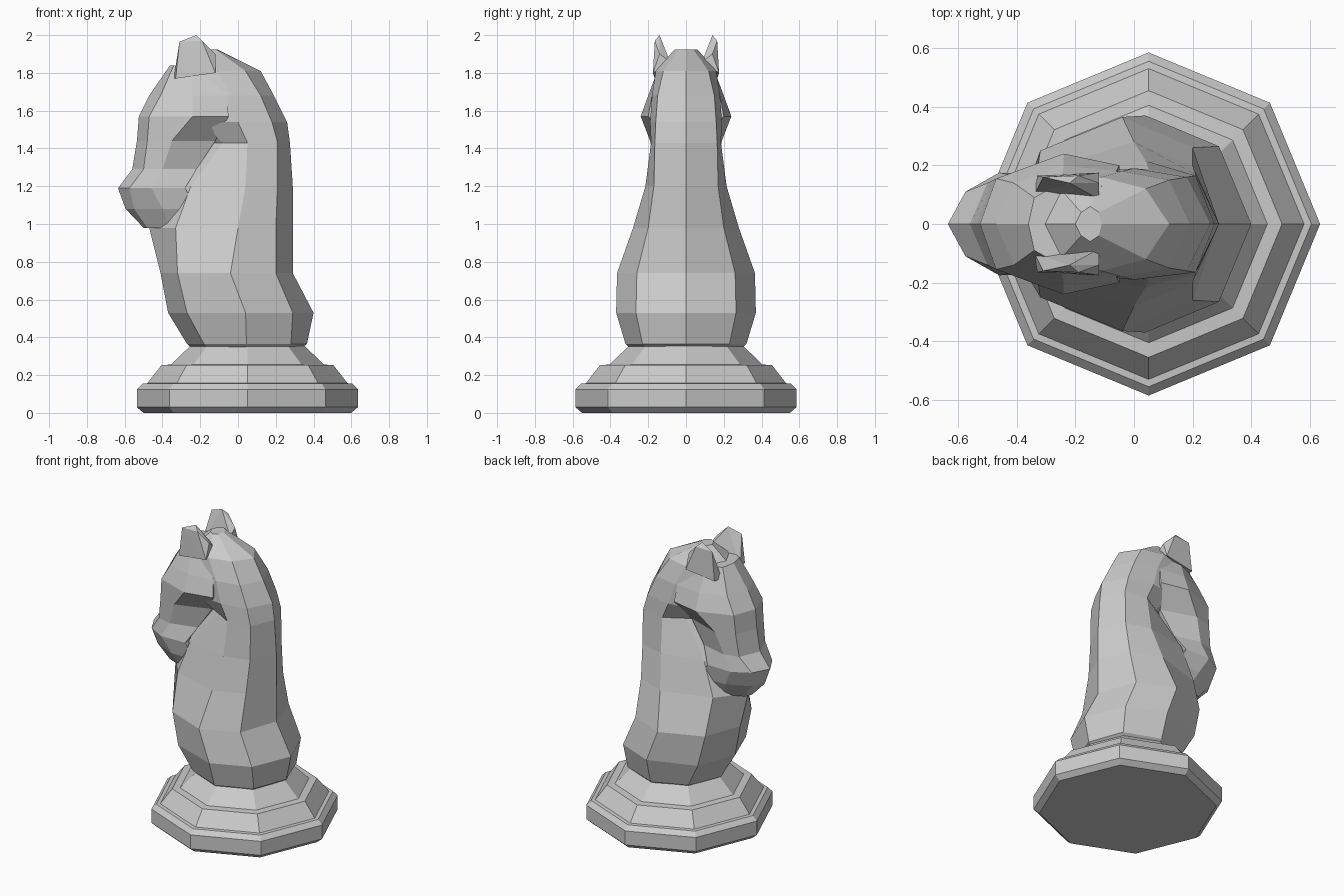
import bpy, bmesh, math


def finish(name, bm):
    bmesh.ops.recalc_face_normals(bm, faces=bm.faces)
    mesh = bpy.data.meshes.new(name)
    bm.to_mesh(mesh)
    bm.free()
    obj = bpy.data.objects.new(name, mesh)
    bpy.context.collection.objects.link(obj)
    return obj


def loft(name, rings):
    """Skin a stack of closed rings and cap both ends."""
    bm = bmesh.new()
    loops = [[bm.verts.new(p) for p in ring] for ring in rings]
    n = len(loops[0])
    for a, b in zip(loops, loops[1:]):
        for i in range(n):
            j = (i + 1) % n
            bm.faces.new((a[i], a[j], b[j], b[i]))
    bm.faces.new(loops[0])
    bm.faces.new(loops[-1])
    return finish(name, bm)


def mirrored_ring(z, half):
    """Half outline (x, y), front to back, mirrored across y = 0."""
    other = [(x, -y) for x, y in reversed(half) if y > 0]
    return [(x, y, z) for x, y in half + other]


# Stepped octagonal base
profile = [(0.55, 0), (0.585, 0.03), (0.585, 0.125), (0.555, 0.155), (0.53, 0.157),
           (0.455, 0.253), (0.405, 0.256), (0.30, 0.357)]
loft("base", [[(0.05 + r * math.cos(k * math.pi / 4), r * math.sin(k * math.pi / 4), z)
               for k in range(8)] for r, z in profile])

# Neck: chest centre, chest corner, shoulder, mane corner, mane centre
neck = [
    (0.345, [(-0.25, 0), (-0.16, 0.21), (0.045, 0.30), (0.26, 0.21), (0.34, 0)]),
    (0.365, [(-0.27, 0), (-0.18, 0.23), (0.045, 0.32), (0.28, 0.23), (0.365, 0)]),
    (0.53, [(-0.37, 0), (-0.27, 0.26), (0.04, 0.37), (0.29, 0.265), (0.40, 0)]),
    (0.74, [(-0.41, 0), (-0.32, 0.25), (-0.04, 0.365), (0.20, 0.26), (0.29, 0)]),
    (0.98, [(-0.47, 0), (-0.33, 0.18), (0.00, 0.28), (0.20, 0.20), (0.29, 0)]),
    (1.20, [(-0.38, 0), (-0.25, 0.16), (0.04, 0.215), (0.21, 0.17), (0.29, 0)]),
    (1.43, [(-0.30, 0), (-0.08, 0.11), (0.05, 0.185), (0.21, 0.165), (0.275, 0)]),
    (1.54, [(-0.32, 0), (-0.20, 0.17), (0.00, 0.19), (0.18, 0.16), (0.26, 0)]),
    (1.68, [(-0.35, 0), (-0.25, 0.17), (-0.04, 0.18), (0.12, 0.15), (0.19, 0)]),
    (1.81, [(-0.34, 0), (-0.27, 0.14), (-0.11, 0.16), (0.04, 0.12), (0.12, 0)]),
    (1.925, [(-0.20, 0), (-0.18, 0.04), (-0.15, 0.06), (-0.12, 0.04), (-0.11, 0)]),
]
loft("neck", [mirrored_ring(z, half) for z, half in neck])

# Head: face centre, face corner, cheek, rear of the jaw
head = [
    (0.98, [(-0.50, 0), (-0.48, 0.05), (-0.36, 0.10), (-0.25, 0.10)]),
    (1.08, [(-0.595, 0), (-0.55, 0.08), (-0.40, 0.15), (-0.22, 0.15)]),
    (1.19, [(-0.635, 0), (-0.575, 0.11), (-0.46, 0.175), (-0.28, 0.17)]),
    (1.29, [(-0.56, 0), (-0.50, 0.14), (-0.40, 0.165), (-0.22, 0.12)]),
    (1.44, [(-0.535, 0), (-0.48, 0.15), (-0.35, 0.19), (-0.12, 0.11)]),
    (1.57, [(-0.525, 0), (-0.47, 0.155), (-0.24, 0.24), (-0.05, 0.20)]),
    (1.68, [(-0.47, 0), (-0.41, 0.14), (-0.24, 0.20), (-0.06, 0.18)]),
    (1.84, [(-0.36, 0), (-0.34, 0.09), (-0.25, 0.14), (-0.11, 0.13)]),
]
loft("head", [mirrored_ring(z, half) for z, half in head])

# Pointed ears
ear = [(-0.34, 0.10, 1.77), (-0.33, 0.165, 1.77), (-0.12, 0.175, 1.80), (-0.12, 0.085, 1.86),
       (-0.31, 0.16, 1.965), (-0.22, 0.14, 2.0), (-0.19, 0.165, 1.97), (-0.12, 0.14, 1.90)]
for side, label in ((1, "left"), (-1, "right")):
    bm = bmesh.new()
    for x, y, z in ear:
        bm.verts.new((x, y * side, z))
    bmesh.ops.convex_hull(bm, input=bm.verts)
    finish(label + "_ear", bm)
